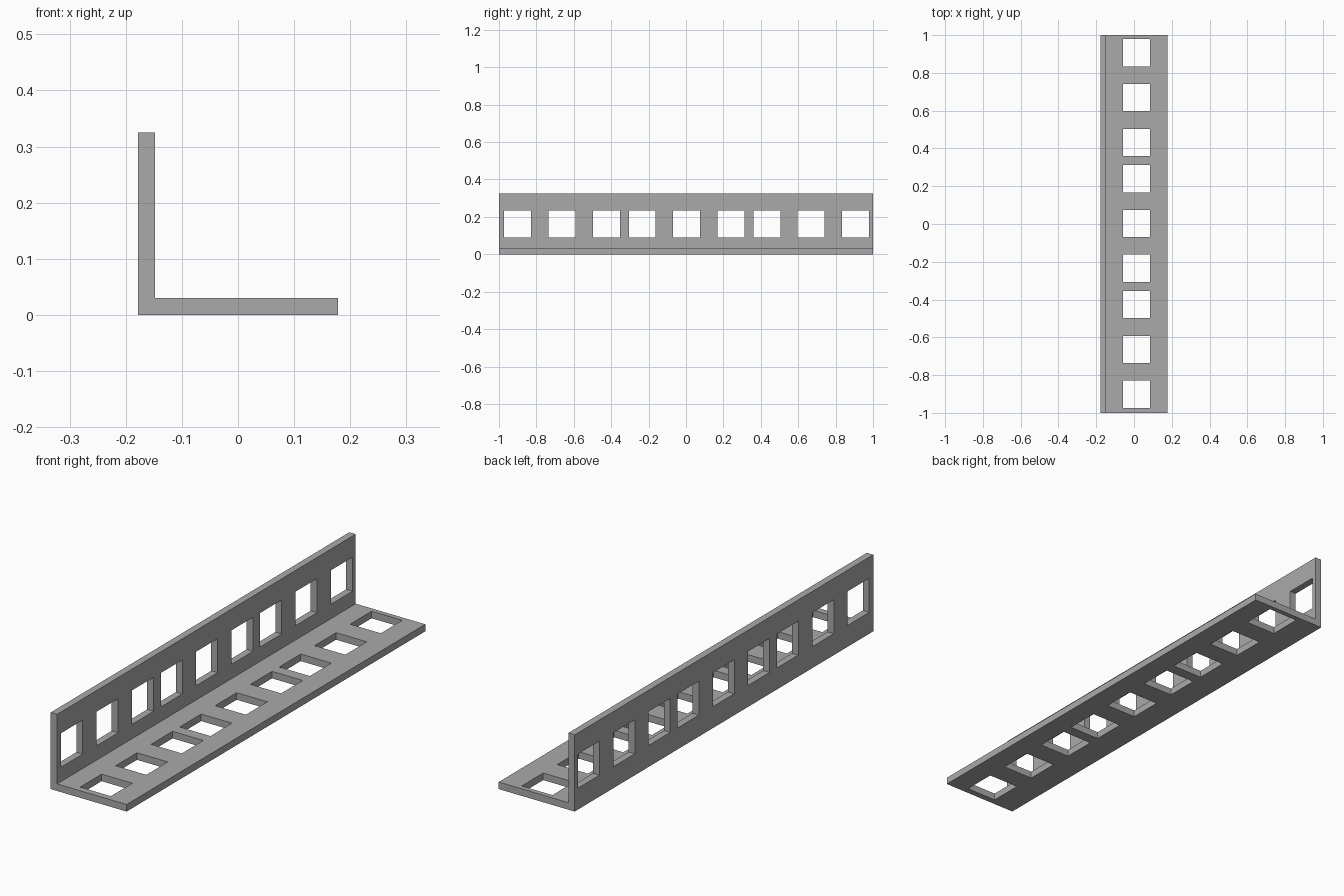
import bpy
import bmesh
from mathutils import Matrix, Vector

cube = bpy.data.objects.get("Cube")
if cube:
    bpy.data.objects.remove(cube, do_unlink=True)

HALF_W, HEIGHT, THICK = 0.178, 0.325, 0.03
HOLE = 0.144
HOLE_X, HOLE_Z = 0.013, 0.163
HOLE_YS = [-0.901, -0.664, -0.426, -0.234, 0.003, 0.24, 0.432, 0.669, 0.907]


def make_object(name, bm):
    bmesh.ops.recalc_face_normals(bm, faces=bm.faces)
    mesh = bpy.data.meshes.new(name)
    bm.to_mesh(mesh)
    bm.free()
    obj = bpy.data.objects.new(name, mesh)
    bpy.context.collection.objects.link(obj)
    return obj


def add_box(bm, center, size):
    matrix = Matrix.Translation(center) @ Matrix.Diagonal((*size, 1))
    bmesh.ops.create_cube(bm, size=1, matrix=matrix)


# Grey metal
steel = bpy.data.materials.new("grey_steel")
steel.use_nodes = True
steel.diffuse_color = (0.4, 0.4, 0.4, 1)
steel.node_tree.nodes["Principled BSDF"].inputs["Base Color"].default_value = (0.4, 0.4, 0.4, 1)

# L-shaped profile extruded along y
inner_x = -HALF_W + THICK
profile = [(-HALF_W, 0), (HALF_W, 0), (HALF_W, THICK),
           (inner_x, THICK), (inner_x, HEIGHT), (-HALF_W, HEIGHT)]
bm = bmesh.new()
face = bm.faces.new([bm.verts.new((x, -1, z)) for x, z in profile])
result = bmesh.ops.extrude_face_region(bm, geom=[face])
moved = [v for v in result["geom"] if isinstance(v, bmesh.types.BMVert)]
bmesh.ops.translate(bm, verts=moved, vec=Vector((0, 2, 0)))
angle_bar = make_object("angle_bar", bm)
angle_bar.data.materials.append(steel)

# Square holes through both flanges
bm = bmesh.new()
for y in HOLE_YS:
    add_box(bm, (HOLE_X, y, THICK / 2), (HOLE, HOLE, THICK * 2))
    add_box(bm, (-HALF_W + THICK / 2, y, HOLE_Z), (THICK * 2, HOLE, HOLE))
cutter = make_object("hole_cutter", bm)
cutter.data.materials.append(steel)
cutter.hide_render = True

# Cut the holes and discard the cutter
cut = angle_bar.modifiers.new("holes", "BOOLEAN")
cut.operation = "DIFFERENCE"
cut.solver = "EXACT"
cut.object = cutter
bpy.context.view_layer.objects.active = angle_bar
bpy.ops.object.modifier_apply(modifier=cut.name)
bpy.data.objects.remove(cutter, do_unlink=True)
